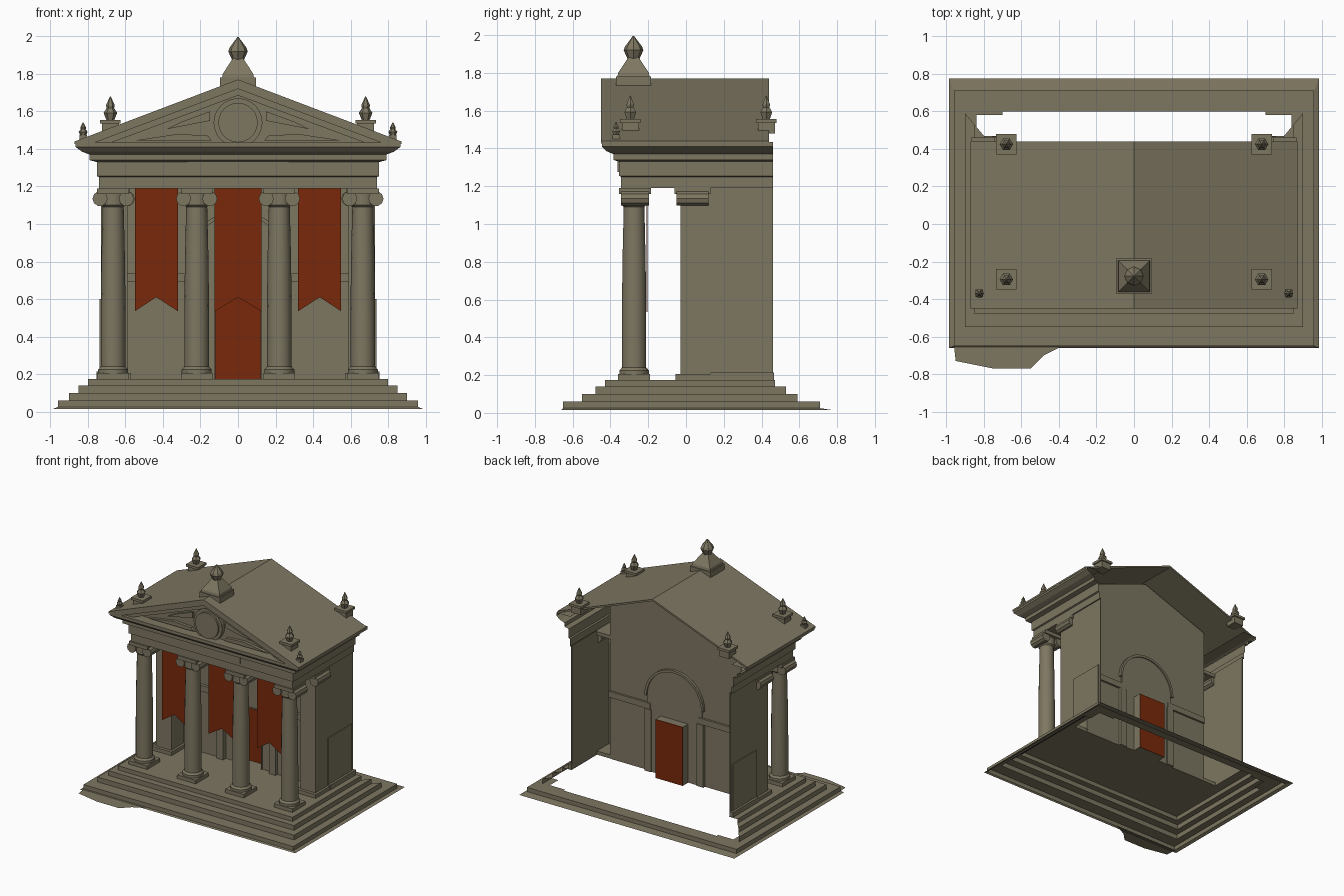
import bpy, bmesh, math
from math import sin, cos, pi

if "Cube" in bpy.data.objects:
    bpy.data.objects.remove(bpy.data.objects["Cube"])

def material(name, rgb):
    m = bpy.data.materials.new(name)
    m.diffuse_color = (*rgb, 1)
    m.use_nodes = True
    m.node_tree.nodes["Principled BSDF"].inputs["Base Color"].default_value = m.diffuse_color
    return m

STONE = material("weathered_stone", (0.207, 0.183, 0.120))
RED = material("rust_red", (0.19, 0.022, 0.003))

def make(name, verts, faces, mat=STONE, smooth=False):
    bm = bmesh.new()
    vs = [bm.verts.new(v) for v in verts]
    for f in faces:
        bm.faces.new([vs[i] for i in f])
    bmesh.ops.recalc_face_normals(bm, faces=bm.faces)
    me = bpy.data.meshes.new(name)
    bm.to_mesh(me)
    bm.free()
    me.materials.append(mat)
    if smooth:
        for p in me.polygons:
            p.use_smooth = True
        me.set_sharp_from_angle(angle=math.radians(40))
    ob = bpy.data.objects.new(name, me)
    bpy.context.collection.objects.link(ob)
    return ob

def prism(name, pts, y0, y1, mat=STONE, sx=1):
    """Extrude an x-z profile from y0 to y1."""
    n = len(pts)
    verts = [(sx * x, y, z) for y in (y0, y1) for x, z in pts]
    faces = [tuple(range(n)), tuple(range(2 * n - 1, n - 1, -1))]
    faces += [(i, (i + 1) % n, n + (i + 1) % n, n + i) for i in range(n)]
    return make(name, verts, faces, mat)

def pair(name, pts, y0, y1, mat=STONE):
    for side, sx in (("right", 1), ("left", -1)):
        prism(f"{name}_{side}", pts, y0, y1, mat, sx)

def rect(x0, x1, z0, z1):
    return [(x0, z0), (x1, z0), (x1, z1), (x0, z1)]

def sheet(name, x0, x1, y0, y1, z):
    make(name, [(x0, y0, z), (x1, y0, z), (x1, y1, z), (x0, y1, z)], [(0, 1, 2, 3)])

def lathe(name, x, y, prof, n, smooth=False, turn=0):
    verts = [(x + r * cos(2 * pi * i / n + turn), y + r * sin(2 * pi * i / n + turn), z)
             for r, z in prof for i in range(n)]
    faces = [(k * n + i, k * n + (i + 1) % n, (k + 1) * n + (i + 1) % n, (k + 1) * n + i)
             for k in range(len(prof) - 1) for i in range(n)]
    faces.append(tuple(range((len(prof) - 1) * n, len(prof) * n)))
    return make(name, verts, faces, STONE, smooth)

def rings(name, levels, closed=False):
    """Skin of nested rectangles (half width, front y, back y, z), open at the back unless closed."""
    verts, faces = [], []
    for hx, yf, yb, z in levels:
        verts += [(hx, yb, z), (hx, yf, z), (-hx, yf, z), (-hx, yb, z)]
    for k in range(len(levels) - 1):
        for i in range(4 if closed else 3):
            j = (i + 1) % 4
            faces.append((4 * k + i, 4 * k + j, 4 * k + 4 + j, 4 * k + 4 + i))
    return make(name, verts, faces)

# Stepped base: ground skirt, open-backed steps and porch floor
rings("base_skirt", [(.985, -.66, .775, .015), (.96, -.65, .71, .025),
                     (.96, -.65, .71, .06), (.90, -.55, .60, .06)], True)
rings("steps_and_floor", [(.90, -.55, .59, .06), (.90, -.55, .59, .10), (.85, -.48, .53, .10),
                          (.85, -.48, .53, .14), (.80, -.43, .47, .14), (.80, -.43, .47, .175),
                          (.72, .13, .47, .175)])
for s in (-1, 1):
    sheet("back_corner_tread", s * .84, s * .90, .47, .60, .06)
    sheet("back_edge_tread", s * .70, s * .84, .58, .60, .06)
sheet("niche_floor", -.25, .25, .13, .15, .175)
sheet("door_floor", -.125, .125, .15, .22, .175)
blob = [(-.96, -.64), (-.95, -.73), (-.75, -.77), (-.55, -.77), (-.48, -.70), (-.36, -.64)]
make("ground_patch", [(x, y, .02) for x, y in blob], [tuple(range(6))])

# Scrolled capital and plinth shared by columns and corner piers
def capital(name, x, y, hy):
    prism(name + "_abacus", rect(x - .085, x + .085, 1.16, 1.19), y - hy, y + hy)
    for s in (-1, 1):
        c = x + s * .07
        roll = [(c + .04 * cos(a * pi / 5), 1.135 + .04 * sin(a * pi / 5)) for a in range(10)]
        prism(name + "_scroll", roll, y - hy + .01, y + hy - .01)

def plinth(name, x, y, hx, hy):
    prism(name + "_plinth", rect(x - hx, x + hx, .175, .205), y - hy, y + hy)

# Four front columns
for i, x in enumerate((-.665, -.22, .22, .665)):
    name = f"column_{i + 1}"
    plinth(name, x, -.275, .085, .085)
    lathe(name, x, -.275, [(.08, .205), (.08, .225), (.066, .24), (.066, .5), (.063, .8),
                           (.056, 1.09), (.066, 1.10), (.066, 1.16)], 14, True)
    capital(name, x, -.27, .085)

# Hollow corner piers, open to the back, and side walls
pair("corner_pier_front", rect(.59, .73, .2, 1.16), -.03, -.022)
pair("corner_pier_inner", rect(.59, .598, .2, 1.16), -.03, .14)
pair("corner_pier_outer", rect(.722, .73, .2, 1.16), -.03, .13)
for x in (-.66, .66):
    plinth("corner_pier", x, .04, .09, .095)
    capital("corner_pier", x, .035, .095)
pair("side_wall", rect(.722, .73, .175, 1.2), .13, .46)
pair("side_wall_lower_panel", rect(.73, .737, .2, .6), .13, .44)
pair("side_wall_footing", rect(.722, .755, .175, .215), .13, .465)

# Inner front wall with arched niche and door recess
arc = [(.25 * cos(a * pi / 20), .80 + .25 * sin(a * pi / 20)) for a in range(11)]
pair("inner_wall", [(.25, .175), (.60, .175), (.60, 1.515), (0, 1.735)] + arc[::-1], .13, .138)
pair("niche_back", [(.12, .175), (.25, .175)] + arc + [(0, .66), (.12, .66)], .142, .15)
outer = [(x * 1.08, .8 + (z - .8) * 1.08) for x, z in arc]
pair("niche_arch", arc + outer[::-1], .105, .16)
pair("niche_post", rect(.21, .27, .175, .69), .105, .16)
pair("wall_band", rect(.22, .60, .69, .74), .105, .155)
pair("door_jamb", rect(.12, .125, .175, .66), .13, .22)
prism("door_lintel", rect(-.125, .125, .655, .66), .13, .22)
prism("door", rect(-.125, .125, .175, .66), .216, .222, RED)

# Banners with a notched lower edge
for name, x, h in (("banner_left", -.435, .115), ("banner_middle", 0, .125), ("banner_right", .435, .115)):
    prism(name, [(x - h, 1.19), (x - h, .535), (x, .61), (x + h, .535), (x + h, 1.19)], -.208, -.203, RED)

# Entablature around front and sides, and porch ceiling
B = .46
rings("entablature", [(.73, -.2, B, 1.19), (.74, -.345, B, 1.19), (.74, -.345, B, 1.25),
                      (.752, -.355, B, 1.255), (.752, -.355, B, 1.33), (.79, -.385, B, 1.34),
                      (.79, -.385, B, 1.37), (.83, -.42, B, 1.385), (.865, -.445, B, 1.41),
                      (.865, -.445, B, 1.435), (.74, -.35, B, 1.435)])
sheet("porch_ceiling", -.73, .73, -.2, .13, 1.19)
prism("frieze_panel", rect(-.27, .27, 1.275, 1.335), -.362, -.354)

# Roof slopes, raking cornices and pediment
pair("roof_slope", [(0, 1.77), (.87, 1.44), (.87, 1.425), (0, 1.755)], -.45, .44)
pair("raking_cornice", [(0, 1.765), (.865, 1.435), (.76, 1.435), (0, 1.72)], -.45, -.35)
pair("raking_moulding", [(0, 1.725), (.77, 1.435), (.67, 1.435), (0, 1.685)], -.42, -.35)
prism("pediment_wall", [(-.75, 1.43), (.75, 1.43), (0, 1.72)], -.36, -.345)
def disc(name, r, y0, y1):
    prism(name, [(r * cos(a * pi / 12), 1.54 + r * sin(a * pi / 12)) for a in range(24)], y0, y1)
disc("medallion_rim", .13, -.395, -.35)
disc("medallion_face", .105, -.41, -.38)
pair("pediment_relief_low", [(.14, 1.445), (.55, 1.445), (.32, 1.48), (.16, 1.47)], -.385, -.355)
pair("pediment_relief_high", [(.15, 1.55), (.38, 1.505), (.30, 1.545), (.15, 1.60)], -.38, -.355)

# Ridge finial
prism("finial_block", rect(-.095, .095, 1.73, 1.78), -.37, -.185)
lathe("finial_pyramid", 0, -.278, [(.12, 1.78), (.115, 1.80), (.05, 1.87), (.035, 1.885)], 4, turn=pi / 4)
lathe("finial_bud", 0, -.278, [(.03, 1.87), (.052, 1.92), (.045, 1.94), (.022, 1.97), (.004, 1.995)], 8)

# Corner ornaments on the roof
def flame(name, x, y, z, r, h):
    lathe(name, x, y, [(r * .6, z), (r, z + h * .3), (r * .55, z + h * .5),
                       (r * .65, z + h * .62), (.002, z + h)], 6)
for x in (-.68, .68):
    for y in (-.295, .425):
        prism("corner_block", rect(x - .045, x + .045, 1.48, 1.535), y - .045, y + .045)
        prism("corner_block_cap", rect(x - .055, x + .055, 1.535, 1.555), y - .055, y + .055)
        flame("corner_flame", x, y, 1.555, .036, .125)
for x in (-.825, .825):
    prism("eave_block", rect(x - .02, x + .02, 1.44, 1.475), -.39, -.35)
    flame("eave_flame", x, -.37, 1.47, .024, .07)
